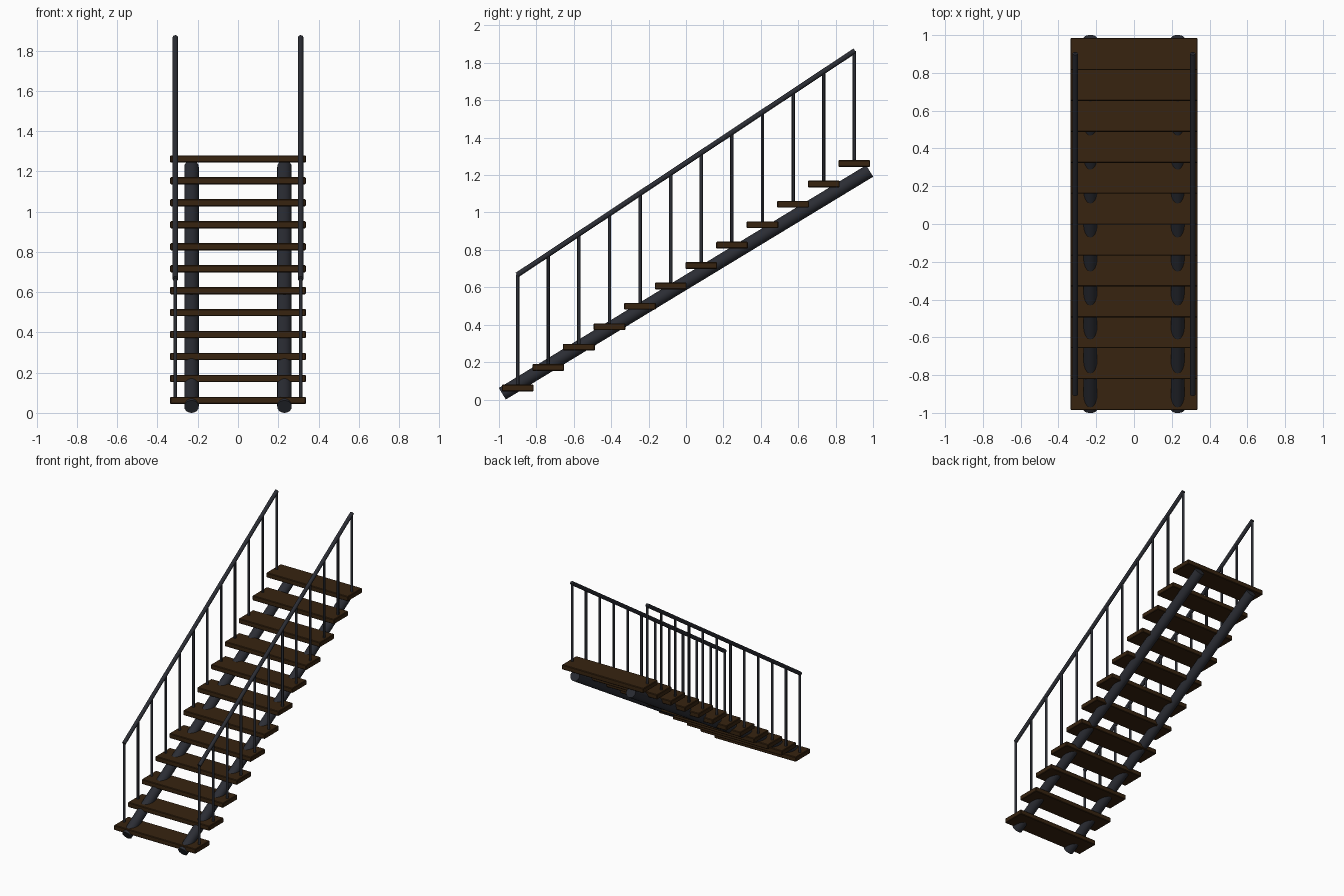
import bpy
from mathutils import Vector

default = bpy.data.objects.get("Cube")
if default:
    bpy.data.objects.remove(default, do_unlink=True)


def make_material(name, rgb):
    mat = bpy.data.materials.new(name)
    mat.use_nodes = True
    color = (*rgb, 1.0)
    mat.diffuse_color = color
    mat.node_tree.nodes["Principled BSDF"].inputs["Base Color"].default_value = color
    return mat


WOOD = make_material("dark brown wood", (0.038, 0.017, 0.005))
METAL = make_material("dark grey metal", (0.024, 0.026, 0.034))


def add_tube(name, start, end, radius, sides):
    """Closed straight tube between two points."""
    start, end = Vector(start), Vector(end)
    axis = end - start
    bpy.ops.mesh.primitive_cylinder_add(
        vertices=sides, radius=radius, depth=axis.length, location=(start + end) / 2,
        rotation=axis.to_track_quat('Z', 'Y').to_euler())
    obj = bpy.context.object
    obj.name = name
    obj.data.materials.append(METAL)
    bpy.ops.object.shade_smooth_by_angle()
    return obj


def add_tread(name, center, size):
    """Plank with slightly eased edges."""
    bpy.ops.mesh.primitive_cube_add(size=1, location=center)
    obj = bpy.context.object
    obj.name = name
    obj.scale = size
    bpy.ops.object.transform_apply(location=False, rotation=False, scale=True)
    obj.data.materials.append(WOOD)
    bevel = obj.modifiers.new("eased edges", 'BEVEL')
    bevel.width = 0.004
    bevel.segments = 1
    return obj


STEPS = 12
FIRST = Vector((0, -0.9, 0.062))
LAST = Vector((0, 0.9, 1.262))
TREAD = (0.674, 0.17, 0.036)
RAIL_X, RAIL_LOW, RAIL_HIGH = 0.311, 0.668, 1.863
STRINGER_X = 0.231

# Treads, each with a baluster at both ends
for i in range(STEPS):
    t = i / (STEPS - 1)
    center = FIRST.lerp(LAST, t)
    add_tread(f"tread_{i + 1}", center, TREAD)
    rail_z = RAIL_LOW + (RAIL_HIGH - RAIL_LOW) * t
    for side, sign in (("left", 1), ("right", -1)):
        x = sign * RAIL_X
        add_tube(f"{side}_baluster_{i + 1}", (x, center.y, center.z),
                 (x, center.y, rail_z), 0.009, 12)

# Stringers below the treads and handrails above
for side, sign in (("left", 1), ("right", -1)):
    x = sign * STRINGER_X
    add_tube(f"{side}_stringer", (x, -0.982, 0.031), (x, 0.982, 1.222), 0.036, 32)
    x = sign * RAIL_X
    add_tube(f"{side}_handrail", (x, -0.903, RAIL_LOW - 0.002),
             (x, 0.903, RAIL_HIGH + 0.002), 0.014, 16)
